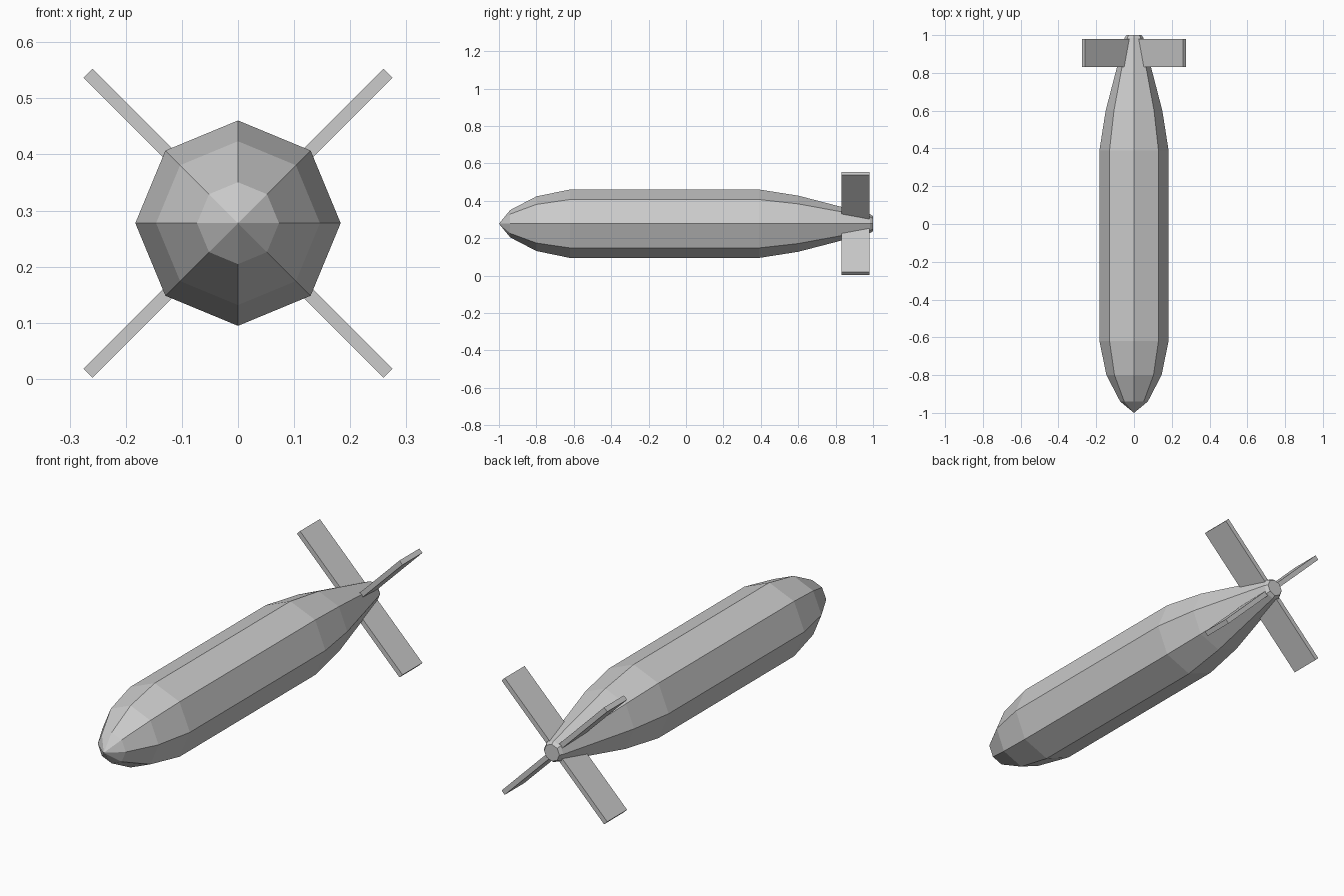
import bpy, bmesh
from math import cos, sin, pi
from mathutils import Matrix

if "Cube" in bpy.data.objects:
    bpy.data.objects.remove(bpy.data.objects["Cube"])

SIDES = 8
AXIS_Z = 0.2775


def make_object(name, bm):
    bmesh.ops.recalc_face_normals(bm, faces=bm.faces)
    mesh = bpy.data.meshes.new(name)
    bm.to_mesh(mesh)
    bm.free()
    obj = bpy.data.objects.new(name, mesh)
    bpy.context.collection.objects.link(obj)
    obj.location.z = AXIS_Z
    return obj


# Octagonal hull: pointed nose, straight middle, tapered tail (y, radius)
profile = [(-0.94, 0.073), (-0.80, 0.146), (-0.62, 0.183), (0.39, 0.183),
           (0.60, 0.150), (0.985, 0.050), (1.0, 0.040)]
bm = bmesh.new()
nose = bm.verts.new((0, -1, 0))
rings = [[bm.verts.new((r * cos(2 * pi * i / SIDES), y, r * sin(2 * pi * i / SIDES)))
          for i in range(SIDES)] for y, r in profile]
for i in range(SIDES):
    j = (i + 1) % SIDES
    bm.faces.new((nose, rings[0][i], rings[0][j]))
    for a, b in zip(rings, rings[1:]):
        bm.faces.new((a[i], b[i], b[j], a[j]))
bm.faces.new(rings[-1])
make_object("hull", bm)

# Four diagonal tail fins, rooted inside the hull
INNER, OUTER = 0.02, 0.378
for k, side in enumerate(("upper_right", "lower_right", "lower_left", "upper_left")):
    bm = bmesh.new()
    bmesh.ops.create_cube(bm, size=1, matrix=(
        Matrix.Rotation(-pi / 4 + k * pi / 2, 4, 'Y')
        @ Matrix.Translation(((INNER + OUTER) / 2, 0.906, 0))
        @ Matrix.Diagonal((OUTER - INNER, 0.148, 0.023, 1))))
    make_object("tail_fin_" + side, bm)
